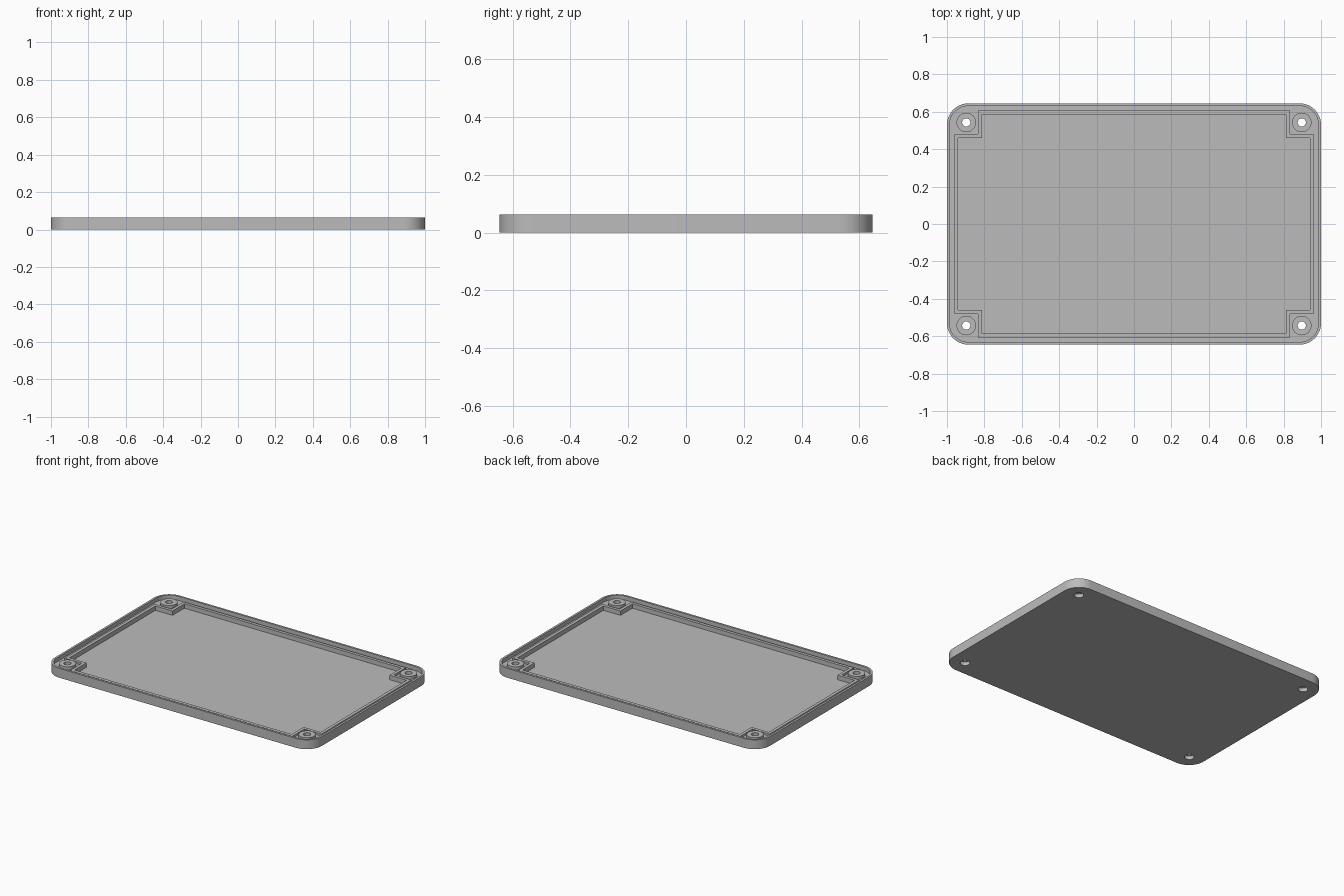
import bpy, bmesh, math

if "Cube" in bpy.data.objects:
    bpy.data.objects.remove(bpy.data.objects["Cube"])

grey = bpy.data.materials.new("light grey")
grey.diffuse_color = (0.5, 0.5, 0.5, 1)
grey.use_nodes = True
grey.node_tree.nodes["Principled BSDF"].inputs["Base Color"].default_value = grey.diffuse_color

HX, HY, TOP = 1.0, 0.645, 0.063      # half length, half width, height
FLOOR, LEDGE, RIB, BOSS = 0.02, 0.036, 0.05, 0.056


def prism(name, points, z0, z1):
    """Extrude a counter-clockwise outline from z0 to z1."""
    bm = bmesh.new()
    lo = [bm.verts.new((x, y, z0)) for x, y in points]
    hi = [bm.verts.new((x, y, z1)) for x, y in points]
    n = len(points)
    bm.faces.new(lo[::-1])
    bm.faces.new(hi)
    for i in range(n):
        j = (i + 1) % n
        bm.faces.new((lo[i], lo[j], hi[j], hi[i]))
    mesh = bpy.data.meshes.new(name)
    bm.to_mesh(mesh)
    bm.free()
    mesh.materials.append(grey)
    obj = bpy.data.objects.new(name, mesh)
    bpy.context.collection.objects.link(obj)
    return obj


def rounded(inset, r=0.115, steps=12):
    """Rounded rectangle, moved inwards by inset."""
    pts = []
    for q, (sx, sy) in enumerate(((1, 1), (-1, 1), (-1, -1), (1, -1))):
        for i in range(steps + 1):
            a = math.radians(90) * (q + i / steps)
            pts.append((sx * (HX - r) + (r - inset) * math.cos(a),
                        sy * (HY - r) + (r - inset) * math.sin(a)))
    return pts


def notched(inset):
    """Rectangle with square notches around the corner screws."""
    x, y = 0.961 - inset, 0.607 - inset
    nx, ny = 0.833 - inset, 0.48 - inset
    q = [(x, ny), (nx, ny), (nx, y)]
    m = [(-a, b) for a, b in q[::-1]]
    return q + m + [(-a, -b) for a, b in q + m]


def circle(cx, cy, r, n=32):
    return [(cx + r * math.cos(2 * math.pi * i / n),
             cy + r * math.sin(2 * math.pi * i / n)) for i in range(n)]


def combine(target, tool, operation):
    mod = target.modifiers.new(operation, 'BOOLEAN')
    mod.operation, mod.solver, mod.object = operation, 'EXACT', tool
    bpy.context.view_layer.objects.active = target
    bpy.ops.object.modifier_apply(modifier=mod.name)
    bpy.data.objects.remove(tool, do_unlink=True)


# Outer shell with thin rim and recessed ledge
lid = prism("enclosure_lid", rounded(0), 0, TOP)
combine(lid, prism("rim_cutter", rounded(0.014), LEDGE, TOP + 0.1), 'DIFFERENCE')

# Raised rib that follows the rim and steps around the corners
combine(lid, prism("rib", notched(0), LEDGE - 0.005, RIB), 'UNION')
combine(lid, prism("pocket_cutter", notched(0.021), FLOOR, TOP + 0.1), 'DIFFERENCE')

# Corner screw bosses with through holes, wider at the underside
for sx in (-1, 1):
    for sy in (-1, 1):
        x, y = 0.897 * sx, 0.543 * sy
        combine(lid, prism("boss", circle(x, y, 0.052), LEDGE - 0.007, BOSS), 'UNION')
        combine(lid, prism("hole_cutter", circle(x, y, 0.022), -0.1, 0.2), 'DIFFERENCE')
        combine(lid, prism("recess_cutter", circle(x, y, 0.03), -0.1, 0.025), 'DIFFERENCE')

bpy.ops.object.select_all(action='DESELECT')
lid.select_set(True)
bpy.context.view_layer.objects.active = lid
bpy.ops.object.shade_smooth_by_angle(angle=math.radians(30))
